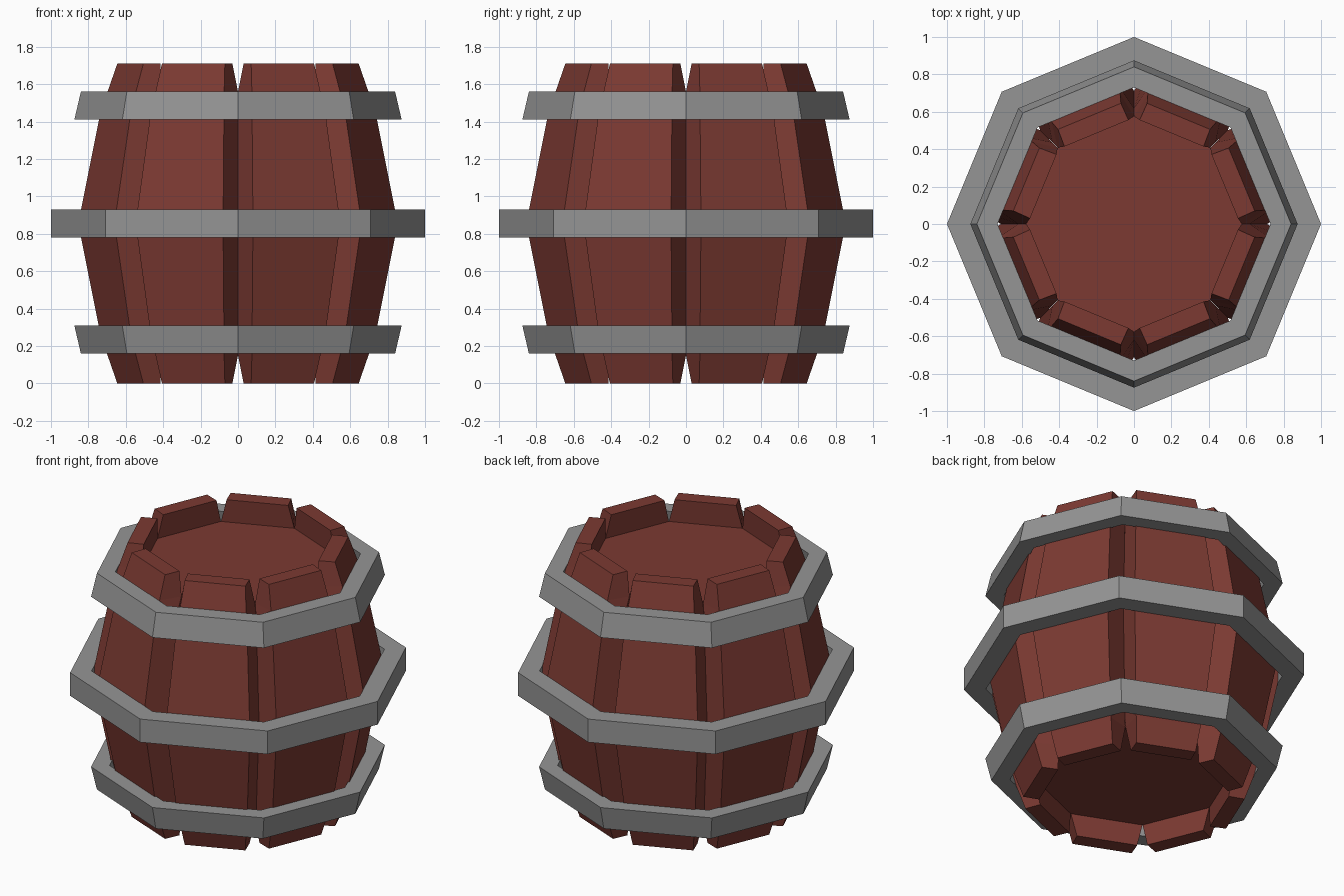
import bpy, bmesh, math

if "Cube" in bpy.data.objects:
    bpy.data.objects.remove(bpy.data.objects["Cube"])

SIDES = 8
STEP = 2 * math.pi / SIDES
H = 1.71


def material(name, rgb):
    m = bpy.data.materials.new(name)
    m.diffuse_color = (*rgb, 1)
    m.use_nodes = True
    m.node_tree.nodes["Principled BSDF"].inputs["Base Color"].default_value = m.diffuse_color
    return m


wood = material("red brown wood", (0.200, 0.042, 0.032))
iron = material("grey iron", (0.30, 0.30, 0.30))


def loft(name, rings, mat, closed=False):
    """Skin equal-length point rings; cap the ends, or join last ring to first."""
    bm = bmesh.new()
    loops = [[bm.verts.new(p) for p in r] for r in rings]
    n = len(loops[0])
    pairs = list(zip(loops, loops[1:]))
    if closed:
        pairs.append((loops[-1], loops[0]))
    else:
        bm.faces.new(loops[0])
        bm.faces.new(loops[-1])
    for a, b in pairs:
        for i in range(n):
            j = (i + 1) % n
            bm.faces.new((a[i], a[j], b[j], b[i]))
    bmesh.ops.recalc_face_normals(bm, faces=bm.faces)
    me = bpy.data.meshes.new(name)
    bm.to_mesh(me)
    bm.free()
    me.materials.append(mat)
    ob = bpy.data.objects.new(name, me)
    bpy.context.collection.objects.link(ob)
    return ob


def octagon(r, z):
    return [(r * math.cos(i * STEP), r * math.sin(i * STEP), z) for i in range(SIDES)]


# Staves: (z, outer distance, outer half width, inner distance, inner half width)
half = [(0.0, 0.623, 0.182, 0.525, 0.185),
        (0.148, 0.672, 0.198, 0.533, 0.220),
        (0.235, 0.703, 0.210, 0.570, 0.236)]
middle = [(H / 2, 0.820, 0.253, 0.656, 0.272)]
profile = half + middle + [(H - s[0], *s[1:]) for s in reversed(half)]
rings = [[(do, -wo, z), (do, wo, z), (di, wi, z), (di, -wi, z)]
         for z, do, wo, di, wi in profile]
for k in range(SIDES):
    stave = loft(f"stave_{k + 1}", rings, wood)
    stave.rotation_euler.z = (k + 0.5) * STEP

# Recessed lid and base
loft("lid", [octagon(0.58, H - 0.18), octagon(0.58, H - 0.148)], wood)
loft("base", [octagon(0.58, 0.148), octagon(0.58, 0.18)], wood)


# Hoops: outer and inner radius at the lower and upper edge
def hoop(name, z0, z1, out0, out1, in0, in1):
    loft(name, [octagon(out0, z0), octagon(out1, z1),
                octagon(in1, z1), octagon(in0, z0)], iron, closed=True)


hoop("lower_hoop", 0.16, 0.31, 0.84, 0.875, 0.73, 0.765)
hoop("middle_hoop", 0.78, 0.93, 1.0, 1.0, 0.872, 0.872)
hoop("upper_hoop", 1.41, 1.56, 0.875, 0.84, 0.765, 0.73)
